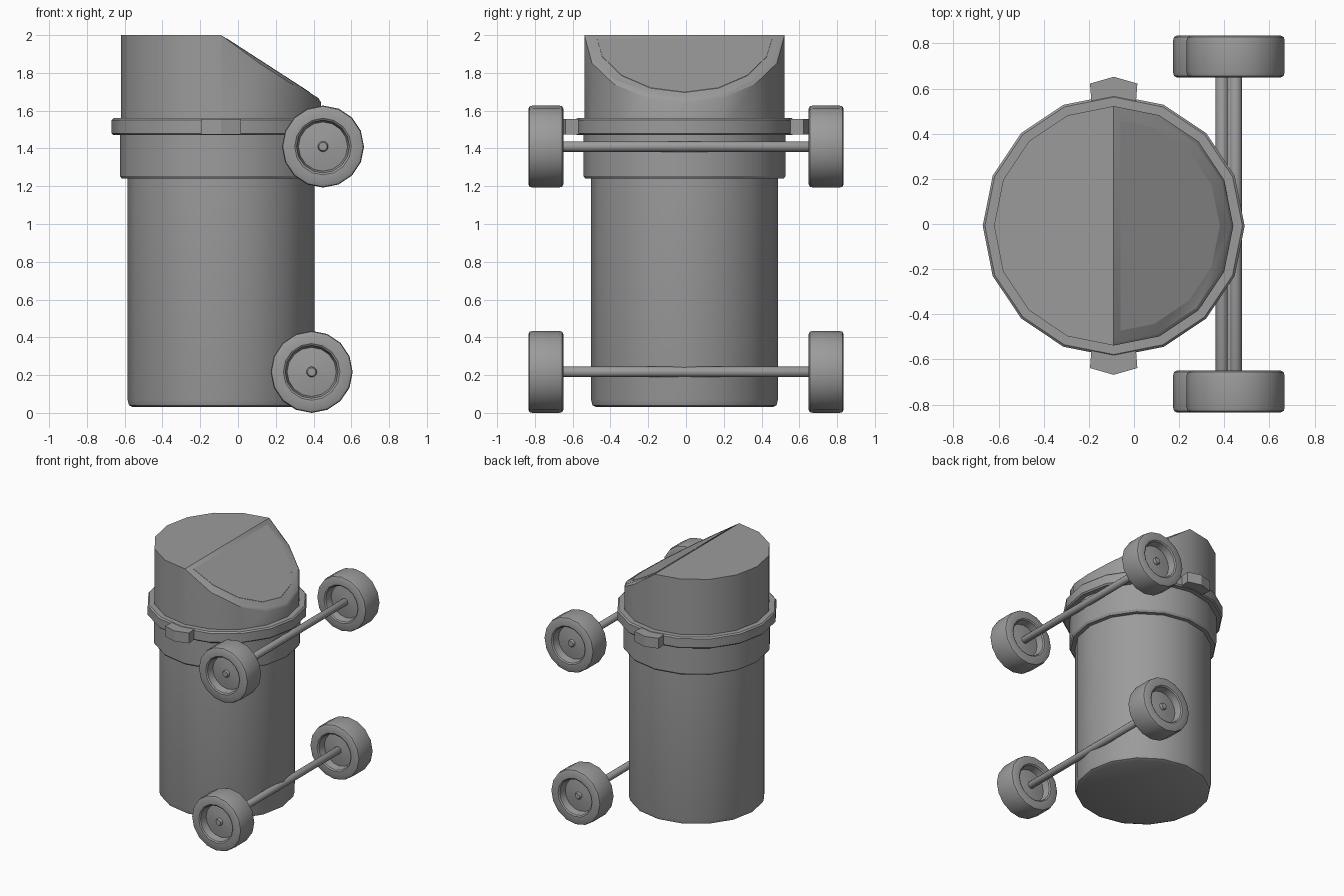
import bpy, bmesh, math
from mathutils import Vector, Matrix

cube = bpy.data.objects.get("Cube")
if cube:
    bpy.data.objects.remove(cube, do_unlink=True)

grey = bpy.data.materials.new("mid grey")
grey.use_nodes = True
colour = (0.33, 0.33, 0.33, 1)
grey.diffuse_color = colour
grey.node_tree.nodes["Principled BSDF"].inputs["Base Color"].default_value = colour

CENTRE = Vector((-0.09, -0.008, 0))
SIDES = 16


def finish(name, bm, smooth=30):
    bmesh.ops.recalc_face_normals(bm, faces=bm.faces)
    mesh = bpy.data.meshes.new(name)
    bm.to_mesh(mesh)
    bm.free()
    mesh.materials.append(grey)
    obj = bpy.data.objects.new(name, mesh)
    bpy.context.collection.objects.link(obj)
    bpy.ops.object.select_all(action="DESELECT")
    obj.select_set(True)
    bpy.context.view_layer.objects.active = obj
    bpy.ops.object.shade_smooth_by_angle(angle=math.radians(smooth))
    return obj


def lathe(profile, sides=SIDES):
    """Spin (radius, height) points round z, closing both ends."""
    bm = bmesh.new()
    rings = []
    for r, h in profile:
        rings.append([bm.verts.new((r * math.cos(a), r * math.sin(a), h))
                      for a in (math.tau * i / sides for i in range(sides))])
    for low, high in zip(rings, rings[1:]):
        for i in range(sides):
            j = (i + 1) % sides
            bm.faces.new((low[i], low[j], high[j], high[i]))
    bm.faces.new(rings[0])
    bm.faces.new(rings[-1])
    return bm


def slice_off(bm, point, normal):
    """Remove everything on the normal side of a plane and cap the cut."""
    cut = bmesh.ops.bisect_plane(bm, geom=bm.verts[:] + bm.edges[:] + bm.faces[:],
                                 plane_co=point, plane_no=normal, clear_outer=True)
    edges = [e for e in cut["geom_cut"] if isinstance(e, bmesh.types.BMEdge)]
    bmesh.ops.holes_fill(bm, edges=edges, sides=0)


# Body, collar and rim
for name, profile in {
    "body": [(0.465, 0.03), (0.487, 0.04), (0.495, 0.07), (0.495, 1.3)],
    "collar": [(0.49, 1.24), (0.525, 1.24), (0.535, 1.255), (0.535, 1.48)],
    "rim": [(0.57, 1.47), (0.58, 1.48), (0.58, 1.55), (0.57, 1.56)],
}.items():
    finish(name, lathe(profile)).location = CENTRE

# Domed-off lid with a sloping front
slope = Vector((0.647, 0, 1)).normalized()
ridge = Vector((0, 0, 2))
bm = lathe([(0.53, 1.5), (0.53, 2)])
slice_off(bm, ridge, slope)
bm.normal_update()
lip = [e for e in bm.edges if len(e.link_faces) == 2
       and any(abs(f.normal.dot(slope)) > 0.999 for f in e.link_faces)
       and all(abs(f.normal.z) < 0.1 or abs(f.normal.dot(slope)) > 0.999 for f in e.link_faces)]
bmesh.ops.bevel(bm, geom=lip, offset=0.015, segments=1, affect="EDGES")
finish("lid", bm).location = CENTRE

# Thin flap on the slope
bm = lathe([(0.47, 1.6), (0.47, 2.1)])
slice_off(bm, ridge + slope * 0.002, slope)
slice_off(bm, ridge - slope * 0.004, -slope)
slice_off(bm, Vector((0.03, 0, 0)), Vector((-1, 0, 0)))
finish("lid_flap", bm).location = CENTRE

# Tabs on the front and back of the rim
for name, side in (("front_tab", -1), ("back_tab", 1)):
    bm = bmesh.new()
    outline = [(-0.095, 0.5), (0.095, 0.5), (0.105, 0.63), (0, 0.66), (-0.105, 0.63)]
    base = bm.faces.new([bm.verts.new((x, y * side, 1.475)) for x, y in outline])
    grown = bmesh.ops.extrude_face_region(bm, geom=[base])
    bmesh.ops.translate(bm, vec=(0, 0, 0.082),
                        verts=[v for v in grown["geom"] if isinstance(v, bmesh.types.BMVert)])
    finish(name, bm).location = CENTRE

# Wheels: tyre section is mirrored so both faces have a dished hub
half = [(0.025, 0.045), (0.13, 0.03), (0.14, 0.085), (0.15, 0.0925),
        (0.2, 0.0925), (0.213, 0.086), (0.217, 0.07)]
tyre = [(r, -h) for r, h in half] + [(r, h) for r, h in reversed(half)]
lay_down = Matrix.Rotation(math.radians(90), 4, "X")

for level, x, z in (("lower", 0.39, 0.217), ("upper", 0.45, 1.41)):
    for side, y in (("front", -0.742), ("back", 0.742)):
        bm = lathe(tyre)
        bm.transform(lay_down)
        finish(f"{level}_{side}_wheel", bm).location = (x, y, z)
    # Axle with ends showing through the hubs
    bm = lathe([(0.022, -0.805), (0.028, -0.795), (0.028, 0.795), (0.022, 0.805)], 12)
    bm.transform(lay_down)
    finish(f"{level}_axle", bm, 35).location = (x, 0, z)
